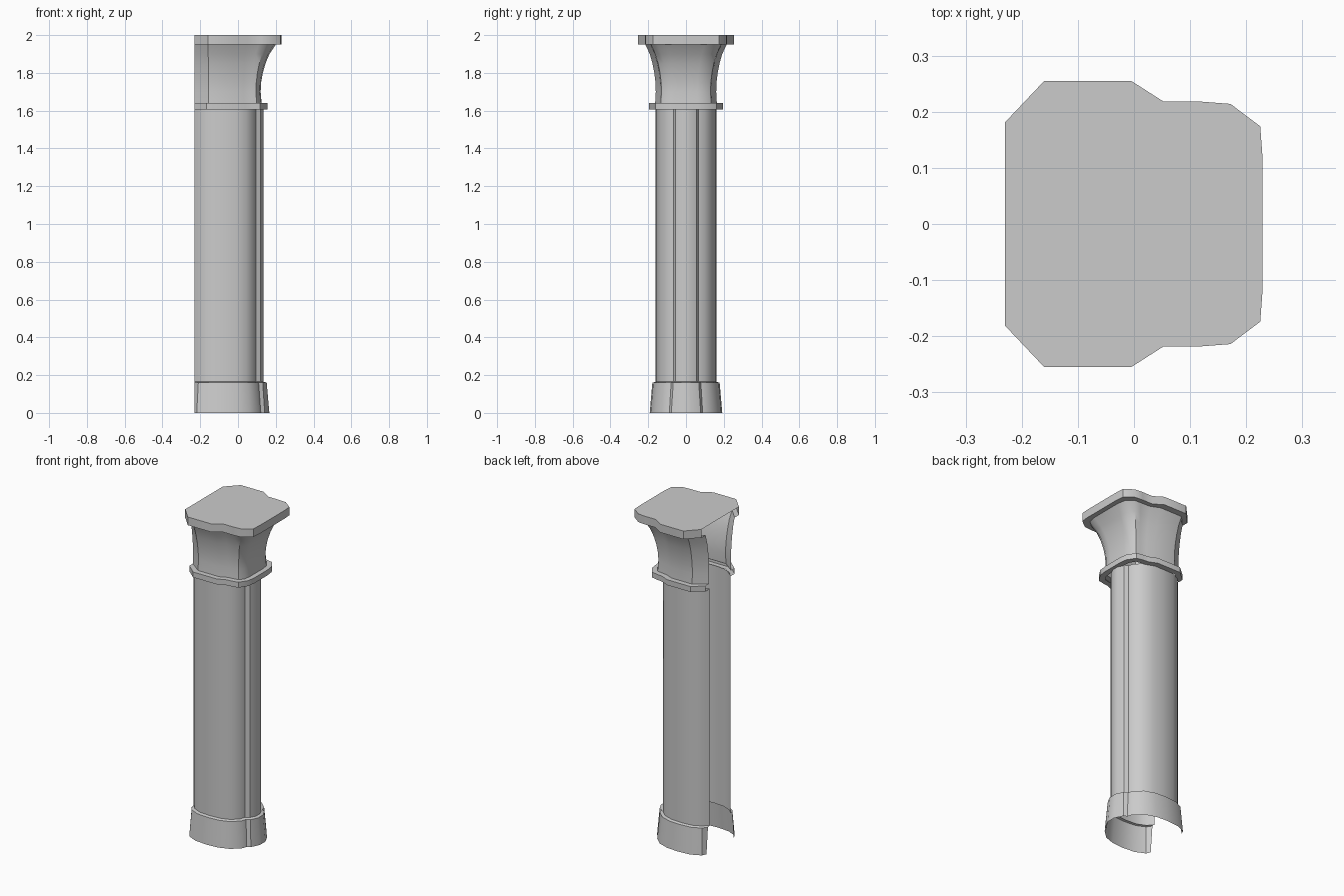
import bpy, bmesh
from mathutils import Vector

if "Cube" in bpy.data.objects:
    bpy.data.objects.remove(bpy.data.objects["Cube"])

BACK = -0.23  # the column is cut open along this plane

# Half cross-sections (y > 0), running from the open back to the front
SHAFT = [(BACK, .10), (-.20, .132), (-.15, .155), (-.08, .161), (-.01, .156),
         (.045, .137), (.085, .10), (.095, .067), (.118, .055), (.135, .02)]
NECK = [(BACK, .105), (-.155, .16), (-.015, .16), (.03, .14),
        (.07, .135), (.095, .13), (.115, .10), (.12, .06)]
FLARE = [(BACK, .14), (-.16, .215), (-.01, .215), (.045, .19),
         (.11, .188), (.15, .185), (.19, .15), (.20, .10)]
SLAB = [(BACK, .181), (-.16, .255), (-.005, .255), (.053, .218),
        (.12, .218), (.172, .214), (.225, .174), (.229, .12)]


def full(half):
    return half + [(x, -y) for x, y in reversed(half)]


def outset(half, d):
    """Push a half section outwards by d with mitred corners."""
    p = [Vector(q) for q in full(half)]
    out = [(BACK, p[0].y + d)]
    for i in range(1, len(half)):
        a, b = (p[i] - p[i - 1]).normalized(), (p[i + 1] - p[i]).normalized()
        na, nb = Vector((-a.y, a.x)), Vector((-b.y, b.x))
        q = p[i] + (na + nb) * d / (1 + na.dot(nb))
        out.append((q.x, q.y))
    return out


def blend(a, b, t):
    return [(p[0] + (q[0] - p[0]) * t, p[1] + (q[1] - p[1]) * t) for p, q in zip(a, b)]


def loft(name, levels, cap=False):
    """Skin open sections from bottom to top; optionally close the top."""
    bm = bmesh.new()
    rows = [[bm.verts.new((x, y, z)) for x, y in full(h)] for z, h in levels]
    for lo, hi in zip(rows, rows[1:]):
        for i in range(len(lo) - 1):
            bm.faces.new((lo[i], hi[i], hi[i + 1], lo[i + 1]))
    if cap:
        bm.faces.new(list(reversed(rows[-1])))
    me = bpy.data.meshes.new(name)
    bm.to_mesh(me)
    bm.free()
    ob = bpy.data.objects.new(name, me)
    bpy.context.collection.objects.link(ob)
    bpy.ops.object.select_all(action='DESELECT')
    ob.select_set(True)
    bpy.context.view_layer.objects.active = ob
    bpy.ops.object.shade_smooth_by_angle(angle=0.6)
    return ob


# Flared foot with a ledge against the shaft
loft("base", [(0, outset(SHAFT, .031)), (.16, outset(SHAFT, .017)), (.165, SHAFT)])
# Long straight shaft
loft("shaft", [(.16, SHAFT), (1.61, SHAFT)])
# Thin collar between shaft and capital
rim = outset(NECK, .035)
loft("collar", [(1.607, NECK), (1.607, rim), (1.64, rim), (1.64, NECK)])
# Concave flaring capital
curve = [(1.64, .06), (1.70, 0), (1.75, .03), (1.80, .14), (1.85, .32), (1.90, .58), (1.95, 1)]
loft("capital", [(z, blend(NECK, FLARE, t)) for z, t in curve])
# Top slab, left open at the back
loft("top_slab", [(1.95, FLARE), (1.95, SLAB), (2.0, SLAB)], cap=True)
